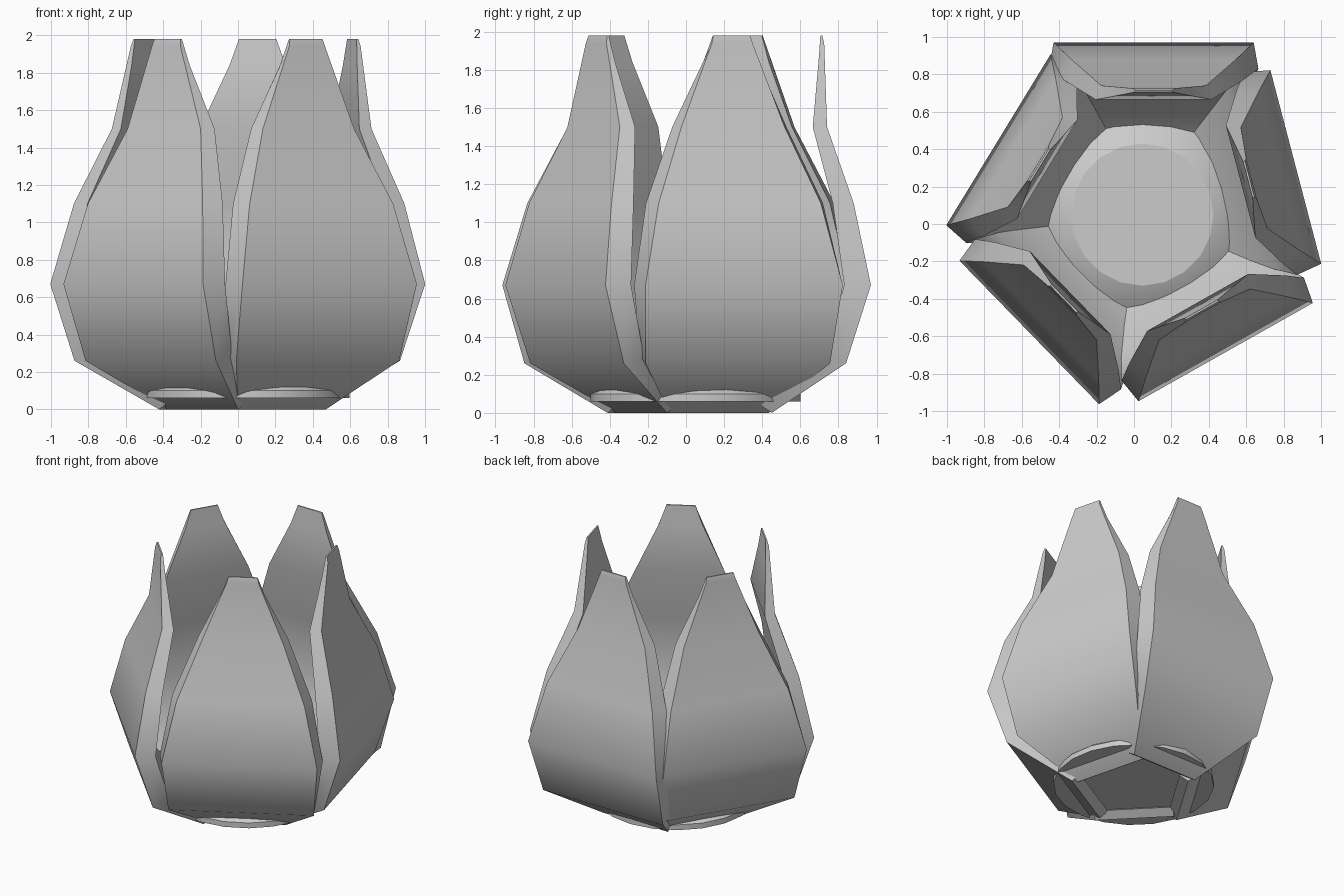
import bpy, bmesh, math
from mathutils import Matrix, Vector

cube = bpy.data.objects.get("Cube")
if cube:
    bpy.data.objects.remove(cube, do_unlink=True)

grey = bpy.data.materials.new("plain grey")
grey.use_nodes = True
colour = (0.6, 0.6, 0.6, 1)
grey.diffuse_color = colour
grey.node_tree.nodes["Principled BSDF"].inputs["Base Color"].default_value = colour


def finish(bm, name, angle):
    bmesh.ops.recalc_face_normals(bm, faces=bm.faces)
    mesh = bpy.data.meshes.new(name)
    bm.to_mesh(mesh)
    bm.free()
    mesh.materials.append(grey)
    obj = bpy.data.objects.new(name, mesh)
    bpy.context.collection.objects.link(obj)
    bpy.ops.object.select_all(action="DESELECT")
    obj.select_set(True)
    bpy.context.view_layer.objects.active = obj
    bpy.ops.object.shade_smooth_by_angle(angle=math.radians(angle))
    return obj


# Petal sections: (depth, height, half width), depth measured from the bulge
outer = [(-.52, 0, .27), (-.13, .26, .5), (0, .67, .535), (-.09, 1.1, .44),
         (-.23, 1.5, .28), (-.245, 1.94, .11), (-.255, 1.98, .1)]
inner = [(-.58, .04, .27), (-.25, .3, .5), (-.14, .67, .56), (-.2, 1.1, .48),
         (-.305, 1.5, .31), (-.275, 1.84, .15), (-.265, 1.98, .1)]


def petal(name, x, y, heading):
    bm = bmesh.new()
    rings = []
    for (do, zo, wo), (di, zi, wi) in zip(outer, inner):
        corners = [(do, -wo, zo), (do, wo, zo), (di, wi, zi), (di, -wi, zi)]
        rings.append([bm.verts.new(c) for c in corners])
    for low, high in zip(rings, rings[1:]):
        for i in range(4):
            j = (i + 1) % 4
            bm.faces.new((low[i], low[j], high[j], high[i]))
    bm.faces.new(rings[0])
    bm.faces.new(rings[-1])
    turn = Matrix.Rotation(math.radians(heading), 4, "Z")
    bm.transform(Matrix.Translation(Vector((x, y, 0))) @ turn)
    finish(bm, name, 42)


# Five petals: bulge midpoint and outward heading
petal("back_petal", .105, .97, 90)
petal("left_petal", .865, .305, 14.7)
petal("front_left_petal", .49, -.685, -60.6)
petal("front_right_petal", -.56, -.58, -135.8)
petal("right_petal", -.725, .45, 148.6)

# Round base plug inside the petals
bm = bmesh.new()
profile = [(.55, .06), (.55, .1), (.47, .16), (.38, .2)]
sides = 20
rings = [[bm.verts.new((.045 + r * math.cos(k * math.tau / sides),
                        .05 + r * math.sin(k * math.tau / sides), z))
          for k in range(sides)] for r, z in profile]
for low, high in zip(rings, rings[1:]):
    for k in range(sides):
        n = (k + 1) % sides
        bm.faces.new((low[k], low[n], high[n], high[k]))
bm.faces.new(rings[0])
bm.faces.new(rings[-1])
finish(bm, "base_plug", 20)
